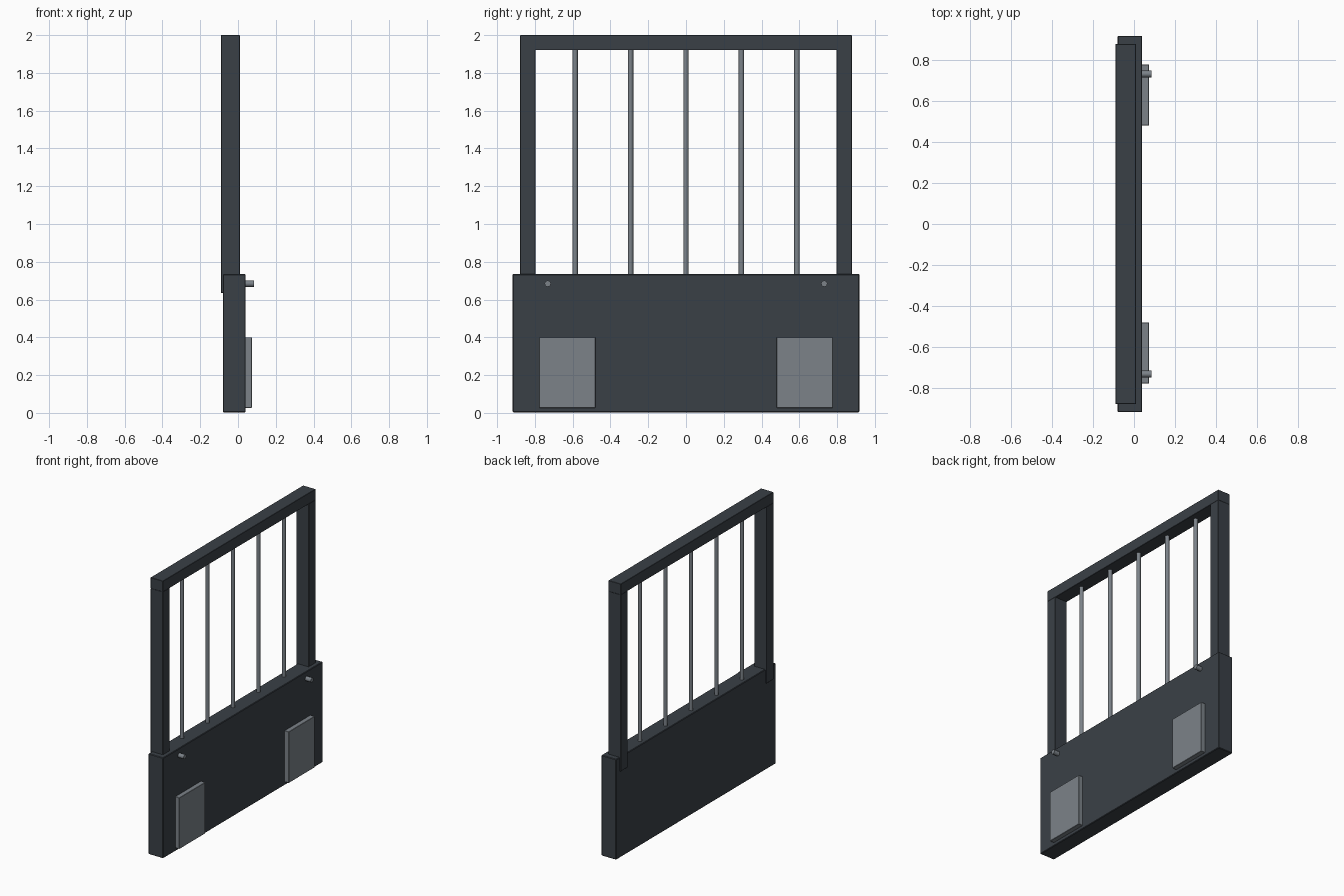
import bpy, math

cube = bpy.data.objects.get("Cube")
if cube:
    bpy.data.objects.remove(cube, do_unlink=True)


def material(name, rgb, metal=0.0):
    m = bpy.data.materials.new(name)
    m.use_nodes = True
    m.diffuse_color = (*rgb, 1)
    bsdf = m.node_tree.nodes["Principled BSDF"]
    bsdf.inputs["Base Color"].default_value = (*rgb, 1)
    return m


dark = material("dark slate", (0.042, 0.051, 0.062))
grey = material("steel grey", (0.20, 0.225, 0.25))


def box(name, mat, x, y, z, bevel=0.004):
    """Box spanning the given (low, high) ranges, with softened edges."""
    spans = (x, y, z)
    bpy.ops.mesh.primitive_cube_add(size=1, location=[(a + b) / 2 for a, b in spans])
    ob = bpy.context.object
    ob.name = name
    ob.scale = [b - a for a, b in spans]
    bpy.ops.object.transform_apply(location=False, rotation=False, scale=True)
    ob.data.materials.append(mat)
    if bevel:
        mod = ob.modifiers.new("edge", 'BEVEL')
        mod.width = bevel
        mod.segments = 1
    return ob


def rod(name, mat, radius, length, location, rotation=(0, 0, 0), sides=8):
    bpy.ops.mesh.primitive_cylinder_add(vertices=sides, radius=radius, depth=length,
                                        location=location, rotation=rotation)
    ob = bpy.context.object
    ob.name = name
    ob.data.materials.append(mat)
    bpy.ops.object.shade_smooth_by_angle(angle=math.radians(50))
    return ob


# Solid lower panel
box("lower_panel", dark, (-0.08, 0.04), (-0.918, 0.918), (0.003, 0.735))

# Upper frame: top rail and two posts lapping into the panel
frame_x = (-0.09, 0.01)
box("top_rail", dark, frame_x, (-0.878, 0.878), (1.92, 2.0), 0.002)
for side, name in ((1, "left"), (-1, "right")):
    y = sorted((side * 0.798, side * 0.878))
    box(name + "_post", dark, frame_x, y, (0.635, 1.922), 0.002)
    # Mounting plate and bolt on the outer face
    y = sorted((side * 0.48, side * 0.778))
    box(name + "_plate", grey, (0.038, 0.073), y, (0.027, 0.4), 0.002)
    rod(name + "_bolt", grey, 0.017, 0.055, (0.0575, side * 0.732, 0.684),
        (0, math.pi / 2, 0))

# Evenly spaced upright bars
for i in range(-2, 3):
    rod(f"bar_{i + 3}", grey, 0.0145, 1.24, (-0.04, i * 0.2935, 1.32))
